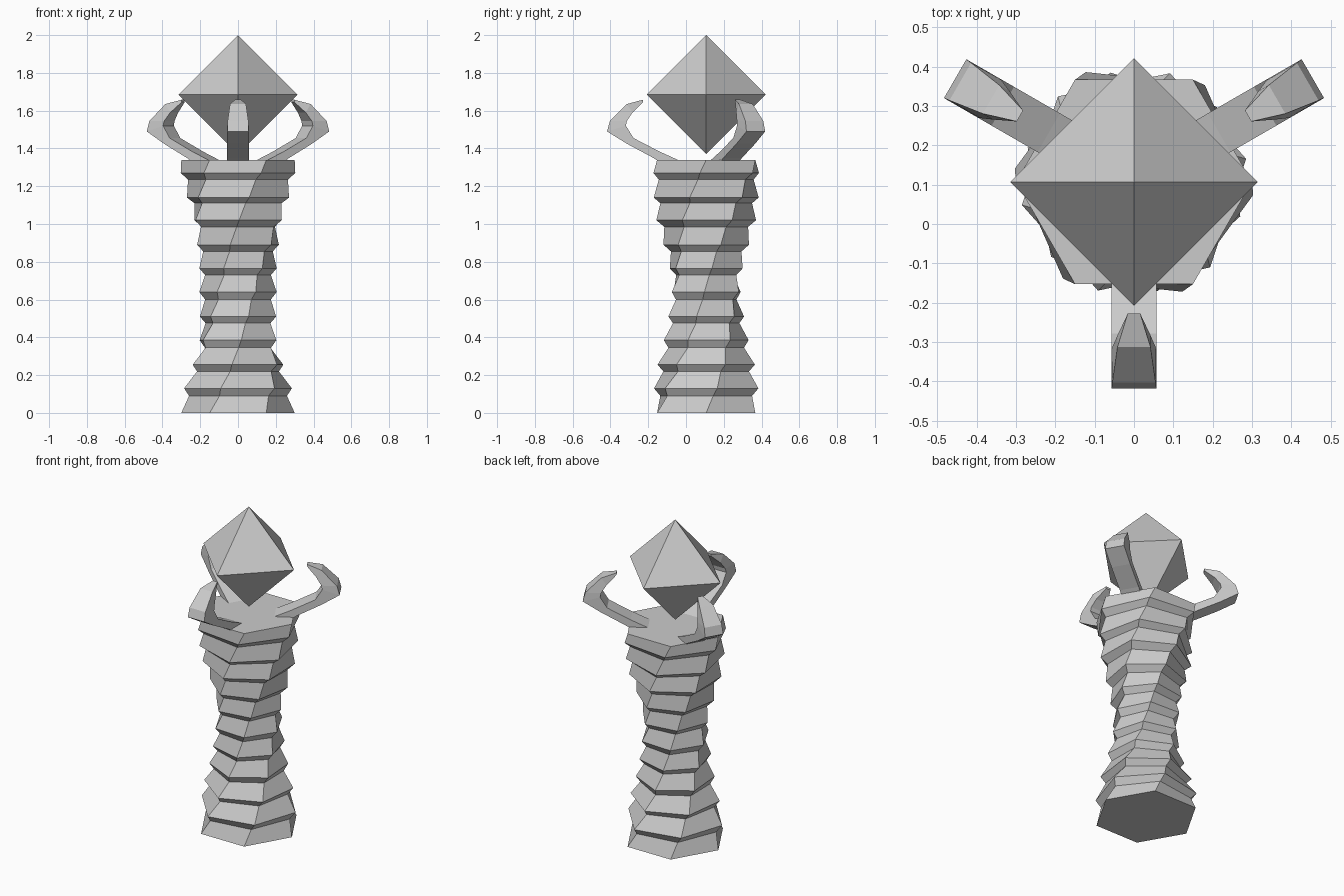
import bpy, bmesh, math
from mathutils import Vector, Matrix

if "Cube" in bpy.data.objects:
    bpy.data.objects.remove(bpy.data.objects["Cube"])

CY = 0.107   # shared vertical axis of the column, crystal and claws


def loft(name, rings, location=(0, 0, 0), turn=0.0):
    """Skin a list of equal-length vertex rings and cap both ends."""
    bm = bmesh.new()
    loops = [[bm.verts.new(p) for p in ring] for ring in rings]
    n = len(loops[0])
    for a, b in zip(loops, loops[1:]):
        for i in range(n):
            j = (i + 1) % n
            bm.faces.new((a[i], a[j], b[j], b[i]))
    bm.faces.new(loops[0][::-1])
    bm.faces.new(loops[-1])
    bmesh.ops.recalc_face_normals(bm, faces=bm.faces[:])
    me = bpy.data.meshes.new(name)
    bm.to_mesh(me)
    bm.free()
    ob = bpy.data.objects.new(name, me)
    ob.location = location
    ob.rotation_euler.z = turn
    bpy.context.collection.objects.link(ob)
    return ob


# Twisted hexagonal column: stacked drums, each flaring out then tapering
profile = [(0.00, 0.300), (0.09, 0.262), (0.13, 0.291), (0.22, 0.230),
           (0.255, 0.260), (0.345, 0.200), (0.385, 0.225), (0.475, 0.180),
           (0.51, 0.208), (0.60, 0.175), (0.64, 0.205), (0.73, 0.175),
           (0.765, 0.207), (0.855, 0.192), (0.89, 0.230), (0.985, 0.222),
           (1.02, 0.264), (1.11, 0.246), (1.14, 0.284), (1.235, 0.268),
           (1.27, 0.305), (1.34, 0.300)]
TOP, TWIST = 1.34, math.radians(120)
rings = []
for z, r in profile:
    t = TWIST * z / TOP
    rings.append([(r * math.cos(t + k * math.pi / 3),
                   r * math.sin(t + k * math.pi / 3), z) for k in range(6)])
loft("twisted_column", rings, (0, CY, 0))

# Claws: (outer s, outer z, inner s, inner z, half width), s = distance from axis
claw = [(0.19, 1.290, 0.14, 1.335, 0.057),
        (0.28, 1.350, 0.25, 1.385, 0.057),
        (0.42, 1.425, 0.385, 1.455, 0.057),
        (0.525, 1.490, 0.425, 1.520, 0.057),
        (0.51, 1.545, 0.42, 1.545, 0.055),
        (0.42, 1.635, 0.39, 1.590, 0.042),
        (0.335, 1.658, 0.335, 1.645, 0.016)]
sections = [[(so, -w, zo), (so, w, zo), (si, w, zi), (si, -w, zi)]
            for so, zo, si, zi, w in claw]
for label, deg in (("front", 270), ("right", 30), ("left", 150)):
    loft(label + "_claw", sections, (0, CY, 0), math.radians(deg))

# Floating octahedral crystal
R = 0.315
bm = bmesh.new()
waist = [bm.verts.new((R * math.cos(k * math.pi / 2), R * math.sin(k * math.pi / 2), 0))
         for k in range(4)]
up, down = bm.verts.new((0, 0, R)), bm.verts.new((0, 0, -R))
for k in range(4):
    a, b = waist[k], waist[(k + 1) % 4]
    bm.faces.new((a, b, up))
    bm.faces.new((b, a, down))
me = bpy.data.meshes.new("crystal")
bm.to_mesh(me)
bm.free()
crystal = bpy.data.objects.new("crystal", me)
crystal.location = (0, CY, 2 - R)
bpy.context.collection.objects.link(crystal)
